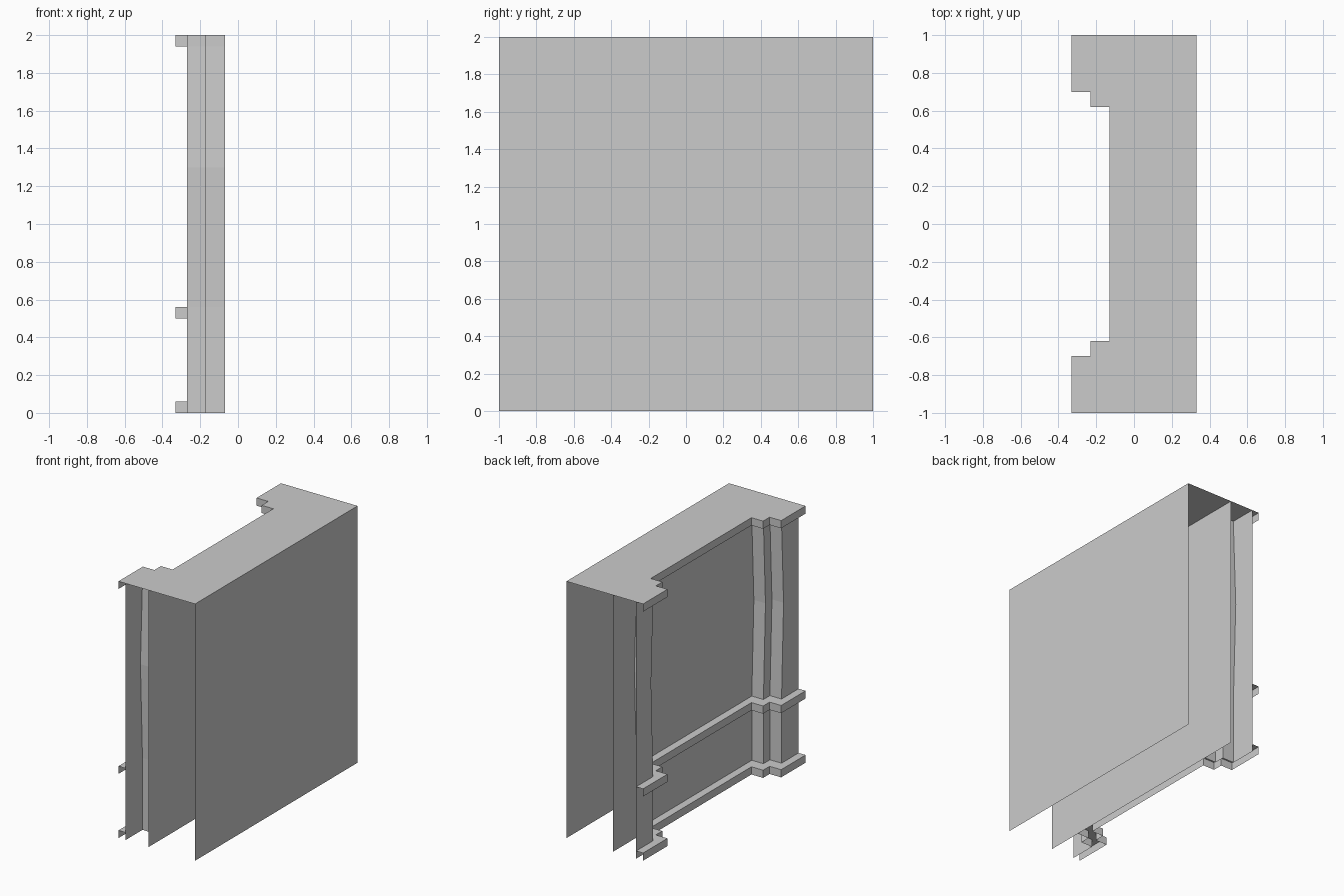
import bpy

if "Cube" in bpy.data.objects:
    bpy.data.objects.remove(bpy.data.objects["Cube"])

# stepped plan outlines (x, y), listed from the y = -1 end to the y = +1 end
def stepped(x0, x1, x2, ya, yb):
    half = [(x0, -1), (x0, -ya), (x1, -ya), (x1, -yb), (x2, -yb)]
    return half + [(x, -y) for x, y in reversed(half)]

TRIM = stepped(-0.33, -0.23, -0.13, 0.70, 0.62)
WALL = stepped(-0.27, -0.17, -0.07, 0.79, 0.71)

def make(name, verts, faces):
    mesh = bpy.data.meshes.new(name)
    mesh.from_pydata(verts, [], faces)
    ob = bpy.data.objects.new(name, mesh)
    bpy.context.collection.objects.link(ob)
    return ob

def loft(name, rows):
    """Skin a stack of open outlines with quads."""
    n = len(rows[0])
    faces = [(r * n + i, (r + 1) * n + i, (r + 1) * n + i + 1, r * n + i + 1)
             for r in range(len(rows) - 1) for i in range(n - 1)]
    return make(name, [p for row in rows for p in row], faces)

def at(outline, z):
    return [(x, y, z) for x, y in outline]

# flat panels: back of the wall and recessed panel
for name, x, flip in (("back_panel", 0.33, False), ("recessed_panel", -0.07, True)):
    quad = [(x, -1, 0), (x, 1, 0), (x, 1, 2), (x, -1, 2)]
    make(name, quad, [(3, 2, 1, 0) if flip else (0, 1, 2, 3)])

# stepped pilasters at both ends, slightly narrower at mid height
for name, s in (("pilaster_front", 1), ("pilaster_rear", -1)):
    rows = []
    for z, d in ((0, 0), (0.56, 0), (1.3, 0.025), (1.94, 0), (2, 0)):
        half = stepped(-0.27, -0.17, -0.07, 0.79 + d, 0.71 + d)[:5]
        rows.append([(x, s * y, z) for x, y in half])
    ob = loft(name, rows)
    if s < 0:
        ob.data.flip_normals()

# base, rail and cornice fronts; the lower two have ledges back to the wall
for name, z in (("base_trim", 0), ("rail_trim", 0.5)):
    loft(name, [at(TRIM, z), at(TRIM, z + 0.06), at(WALL, z + 0.06)])
loft("cornice_trim", [at(TRIM, 1.94), at(TRIM, 2)])

# top cap following the trim outline
cap = [(0.33, -1)] + [(0.33, 1)] + TRIM[::-1]
make("top_cap", at(cap, 2), [tuple(range(len(cap)))])
